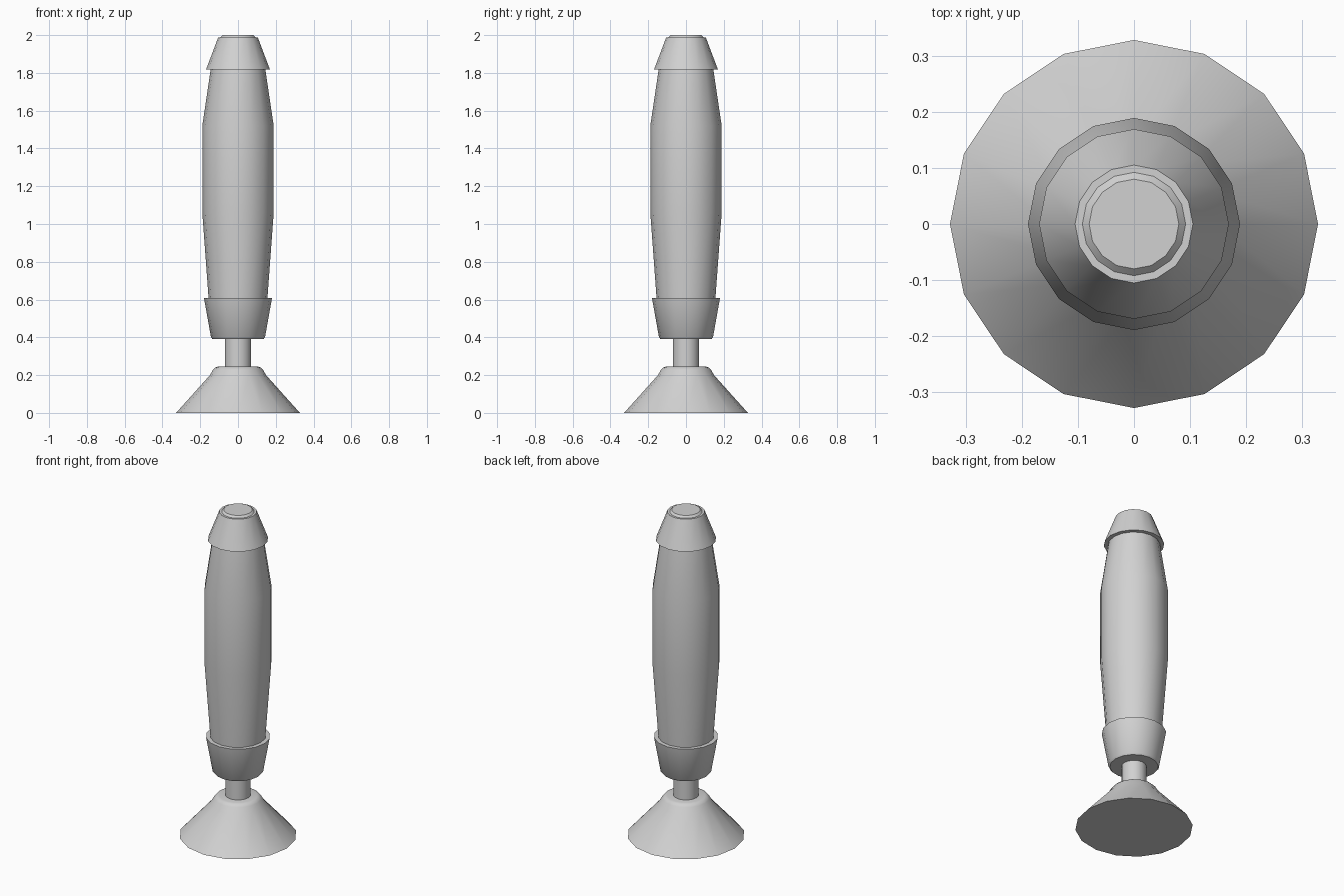
import bpy
import math

SIDES = 16

cube = bpy.data.objects.get("Cube")
if cube:
    bpy.data.objects.remove(cube, do_unlink=True)

# One plain grey for every part
grey = bpy.data.materials.new("plain_grey")
grey.use_nodes = True
color = (0.64, 0.64, 0.64, 1.0)
grey.diffuse_color = color
grey.node_tree.nodes["Principled BSDF"].inputs["Base Color"].default_value = color


def lathe(name, profile):
    """Turn a bottom-to-top list of (radius, height) into a capped solid."""
    verts, faces = [], []
    for r, z in profile:
        for i in range(SIDES):
            a = math.tau * i / SIDES
            verts.append((r * math.cos(a), r * math.sin(a), z))
    for k in range(len(profile) - 1):
        low, high = k * SIDES, (k + 1) * SIDES
        for i in range(SIDES):
            j = (i + 1) % SIDES
            faces.append((low + i, low + j, high + j, high + i))
    faces.append(tuple(reversed(range(SIDES))))
    faces.append(tuple(range(len(verts) - SIDES, len(verts))))
    mesh = bpy.data.meshes.new(name)
    mesh.from_pydata(verts, [], faces)
    mesh.materials.append(grey)
    obj = bpy.data.objects.new(name, mesh)
    bpy.context.collection.objects.link(obj)
    bpy.ops.object.select_all(action="DESELECT")
    obj.select_set(True)
    bpy.context.view_layer.objects.active = obj
    bpy.ops.object.shade_smooth_by_angle(angle=math.radians(40))
    return obj


# Flared foot with a softened shoulder
lathe("foot", [(0.328, 0), (0.15, 0.198), (0.132, 0.229),
               (0.12, 0.241), (0.105, 0.245)])

# Narrow neck between foot and collar
lathe("neck", [(0.07, 0.22), (0.07, 0.41)])

# Tapered collar holding the grip
lathe("collar", [(0.135, 0.391), (0.143, 0.4), (0.18, 0.608)])

# Bulging grip
lathe("grip", [(0.153, 0.56), (0.156, 0.61), (0.189, 1.06),
               (0.189, 1.52), (0.143, 1.83)])

# Conical cap
lathe("cap", [(0.169, 1.818), (0.105, 1.988)])

# Raised button on the cap
lathe("top_button", [(0.092, 1.97), (0.092, 1.988), (0.08, 2.0)])
